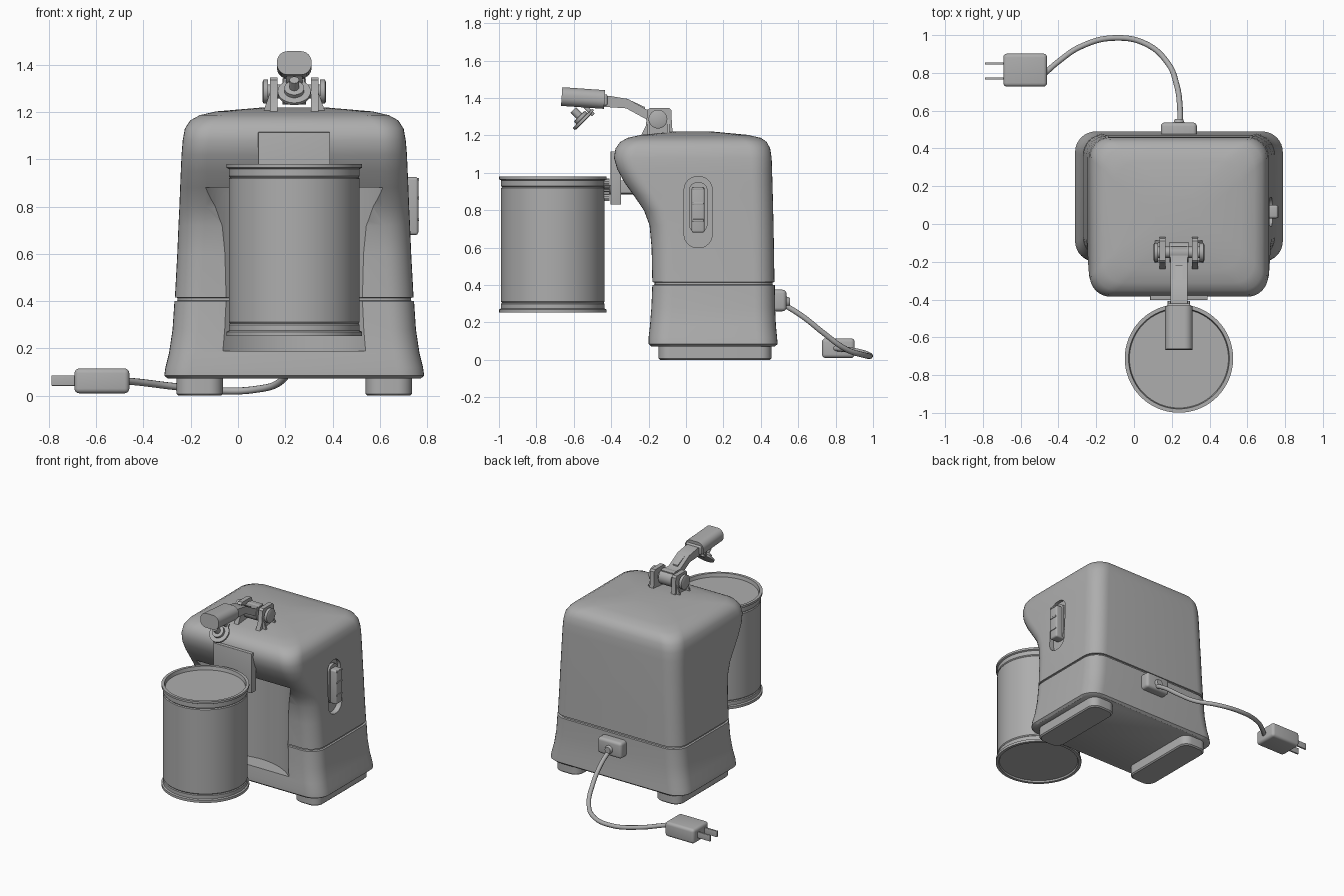
import bpy, bmesh
from math import sin, cos, pi, radians
from mathutils import Vector, Matrix

old = bpy.data.objects.get("Cube")
if old:
    bpy.data.objects.remove(old, do_unlink=True)

CX = 0.238  # centre line of the appliance

grey = bpy.data.materials.new("plain grey")
grey.use_nodes = True
grey.diffuse_color = (0.42, 0.42, 0.42, 1)
grey.node_tree.nodes["Principled BSDF"].inputs["Base Color"].default_value = grey.diffuse_color


def select(obj):
    bpy.ops.object.select_all(action='DESELECT')
    obj.select_set(True)
    bpy.context.view_layer.objects.active = obj


def finish(name, bm, angle=35):
    bmesh.ops.recalc_face_normals(bm, faces=bm.faces)
    mesh = bpy.data.meshes.new(name)
    bm.to_mesh(mesh)
    bm.free()
    mesh.materials.append(grey)
    obj = bpy.data.objects.new(name, mesh)
    bpy.context.collection.objects.link(obj)
    select(obj)
    bpy.ops.object.shade_smooth_by_angle(angle=radians(angle))
    return obj


def skin(bm, rings):
    """Join a stack of vertex rings and cap both ends."""
    n = len(rings[0])
    for a, b in zip(rings, rings[1:]):
        for i in range(n):
            j = (i + 1) % n
            bm.faces.new((a[i], a[j], b[j], b[i]))
    bm.faces.new(rings[0][::-1])
    bm.faces.new(rings[-1])


def rounded_rect(cx, cy, hx, hy, r, steps=8):
    pts = []
    for k, (sx, sy) in enumerate(((1, 1), (-1, 1), (-1, -1), (1, -1))):
        for i in range(steps + 1):
            a = (k + i / steps) * pi / 2
            pts.append((cx + sx * (hx - r) + r * cos(a), cy + sy * (hy - r) + r * sin(a)))
    return pts


def loft(name, cx, sections, radius):
    """Sections are (height, half width, front, back)."""
    bm = bmesh.new()
    rings = []
    for z, hw, front, back in sections:
        hy = (back - front) / 2
        outline = rounded_rect(cx, (front + back) / 2, hw, hy, min(radius, hy * 0.8))
        rings.append([bm.verts.new((x, y, z)) for x, y in outline])
    skin(bm, rings)
    return finish(name, bm)


def lathe(name, profile, loc, rot=(0, 0, 0), sides=64):
    """Profile is (radius, height) pairs turned about local z."""
    bm = bmesh.new()
    rings = [[bm.verts.new((r * cos(2 * pi * i / sides), r * sin(2 * pi * i / sides), z))
              for i in range(sides)] for r, z in profile]
    skin(bm, rings)
    turn = Matrix.Translation(loc)
    for axis, deg in zip("XYZ", rot):
        turn = turn @ Matrix.Rotation(radians(deg), 4, axis)
    bm.transform(turn)
    return finish(name, bm)


def prism(name, outline, axis, lo, hi):
    """Extrude a flat outline along x (outline in y, z) or y (outline in x, z)."""
    bm = bmesh.new()
    place = (lambda a, b, d: (d, a, b)) if axis == 'x' else (lambda a, b, d: (a, d, b))
    skin(bm, [[bm.verts.new(place(a, b, d)) for a, b in outline] for d in (lo, hi)])
    return finish(name, bm)


def block(name, lo, hi, bevel=0.0, tilt=0):
    lo, hi = Vector(lo), Vector(hi)
    bm = bmesh.new()
    bmesh.ops.create_cube(bm, size=1)
    bmesh.ops.scale(bm, vec=hi - lo, verts=bm.verts)
    if bevel:
        bmesh.ops.bevel(bm, geom=bm.edges[:], offset=bevel, segments=4, profile=0.5, affect='EDGES')
    bm.transform(Matrix.Translation((lo + hi) / 2) @ Matrix.Rotation(radians(tilt), 4, 'X'))
    return finish(name, bm)


def cut(obj, cutter):
    mod = obj.modifiers.new("cut", 'BOOLEAN')
    mod.operation = 'DIFFERENCE'
    mod.solver = 'EXACT'
    mod.object = cutter
    select(obj)
    bpy.ops.object.modifier_apply(modifier=mod.name)
    bpy.data.objects.remove(cutter, do_unlink=True)
    select(obj)
    bpy.ops.object.shade_smooth_by_angle(angle=radians(35))


# Housing: flared base, seam groove, overhanging head and domed top
body = loft("housing", CX, [
    (.072, .535, -.185, .475), (.085, .55, -.2, .49), (.12, .545, -.2, .487),
    (.18, .53, -.193, .481), (.28, .515, -.185, .476), (.4, .507, -.18, .475),
    (.402, .495, -.168, .463), (.414, .495, -.168, .463), (.416, .505, -.18, .473),
    (.6, .495, -.184, .47), (.72, .49, -.195, .468), (.8, .486, -.225, .466),
    (.88, .483, -.28, .464), (.95, .48, -.33, .462), (1.02, .477, -.368, .46),
    (1.08, .472, -.385, .458), (1.13, .463, -.377, .45), (1.165, .44, -.352, .432),
    (1.187, .4, -.312, .4), (1.203, .33, -.24, .33), (1.22, .13, -.07, .15)], 0.11)

# Curved bay for the can, and the pocket for the switch
cut(body, lathe("bay_cutter", [(.443, .19), (.443, .88)], (CX, -.516, 0), sides=96))
cut(body, prism("pocket_cutter", rounded_rect(.065, .79, .075, .19, .07), 'x', .695, .85))

# Feet
for side, name in ((-1, "right_foot"), (1, "left_foot")):
    loft(name, CX + side * .4, [(0, .09, -.138, .448), (.008, .098, -.146, .456),
                                (.08, .098, -.146, .456)], .06)

# Sliding switch on the left side
prism("switch_track", rounded_rect(.065, .815, .05, .135, .045), 'x', .69, .715)
block("switch_slider", (.69, .03, .68), (.763, .1, .925), .012)
for z in (.74, .83, .91):
    block("switch_rib", (.75, .035, z), (.767, .095, z + .012), .003)

# Can with rolled rims, side beads and sunken ends
lathe("can", [(.262, .263), (.267, .252), (.287, .252), (.287, .27), (.277, .275), (.277, .3),
              (.272, .305), (.277, .312), (.277, .918), (.272, .924), (.277, .93), (.277, .96),
              (.287, .965), (.287, .98), (.267, .98), (.262, .955)], (CX, -.712, 0))

# Guide plate, toothed drive wheel and its shaft
block("guide_plate", (.085, -.403, .83), (.39, -.347, 1.115), .003)
teeth = 24
wheel = []
for i in range(teeth * 2):
    r = .06 if i % 2 else .05
    wheel.append((CX + r * cos(pi * i / teeth), .91 + r * sin(pi * i / teeth)))
prism("drive_wheel", wheel, 'y', -.438, -.408)
lathe("drive_shaft", [(.025, 0), (.025, .2)], (CX, -.43, .91), (-90, 0, 0), 24)
block("plate_spacer", (.17, -.36, .89), (.305, -.26, .96), .004)

# Hinge: pivot pin, two brackets with gussets, and end caps
HY, HZ = -.15, 1.287
lathe("hinge_pin", [(.03, -.13), (.03, .13)], (CX, HY, HZ), (0, 90, 0), 32)
lathe("hinge_drum", [(.055, -.05), (.055, .05)], (CX, HY, HZ), (0, 90, 0), 32)
bracket = [(-.245, 1.19), (-.215, 1.25), (-.205, 1.335), (-.192, 1.347), (-.09, 1.347),
           (-.078, 1.335), (-.075, 1.25), (-.065, 1.19)]
for s in (-1, 1):
    x = sorted((CX + s * .07, CX + s * .102))
    prism("hinge_bracket", bracket, 'x', *x)
    lathe("hinge_cap", [(.05, -.012), (.05, .008), (.042, .012)] if s > 0 else
          [(.042, -.012), (.05, -.008), (.05, .012)], (CX + s * .122, HY, HZ), (0, 90, 0), 32)
    for y in (-.205, -.1):
        prism("bracket_gusset", [(CX + s * .1, 1.29), (CX + s * .135, 1.19), (CX + s * .1, 1.19)],
              'y', y, y + .012)

# Lever arm, with a raised rib, and its grip
prism("lever_arm", [(-.12, 1.25), (-.21, 1.285), (-.32, 1.345), (-.47, 1.355), (-.47, 1.412),
                    (-.4, 1.41), (-.31, 1.395), (-.21, 1.338), (-.12, 1.34)], 'x', CX - .046, CX + .046)
prism("lever_rib", [(-.22, 1.33), (-.32, 1.385), (-.32, 1.398), (-.22, 1.352)],
      'x', CX - .018, CX + .018)
grip = prism("lever_grip", rounded_rect(0, 0, .073, .05, .045), 'y', -.115, .115)
grip.data.transform(Matrix.Translation((CX, -.55, 1.4)) @ Matrix.Rotation(radians(-4), 4, 'X'))
block("grip_collar", (CX - .06, -.455, 1.36), (CX + .06, -.42, 1.42), .01)

# Lid magnet and cutter hung under the grip
lathe("lid_magnet", [(.06, -.01), (.07, -.006), (.07, .008), (.042, .01), (.042, .028),
                     (.02, .03), (.02, .075)], (CX, -.55, 1.283), (45, 0, 0), 40)
block("magnet_hanger", (CX - .035, -.53, 1.3), (CX + .035, -.51, 1.37), .003, 45)
block("cutter_blade", (CX - .045, -.53, 1.27), (CX + .045, -.518, 1.35), .002, -45)

# Cord outlet, cord, plug and prongs
block("cord_outlet", (.142, .44, .26), (.333, .537, .375), .02)
lathe("cord_collar", [(.03, 0), (.022, .02)], (CX, .535, .31), (-90, 0, 0), 24)

curve = bpy.data.curves.new("cord", 'CURVE')
curve.dimensions = '3D'
curve.bevel_depth = 0.015
curve.bevel_resolution = 3
curve.use_fill_caps = True
path = [(.243, .5, .31), (.243, .62, .235), (.225, .74, .14), (.18, .85, .06), (.07, .95, .026),
        (-.1, .985, .022), (-.28, .94, .04), (-.4, .86, .055), (-.48, .79, .063)]
spline = curve.splines.new('BEZIER')
spline.bezier_points.add(len(path) - 1)
for point, co in zip(spline.bezier_points, path):
    point.co = co
    point.handle_left_type = point.handle_right_type = 'AUTO'
curve.materials.append(grey)
cord = bpy.data.objects.new("cord", curve)
bpy.context.collection.objects.link(cord)

block("plug", (-.692, .727, .01), (-.46, .902, .115), .02)
for y in (.77, .85):
    block("plug_prong", (-.79, y - .006, .042), (-.68, y + .006, .086), .002)
